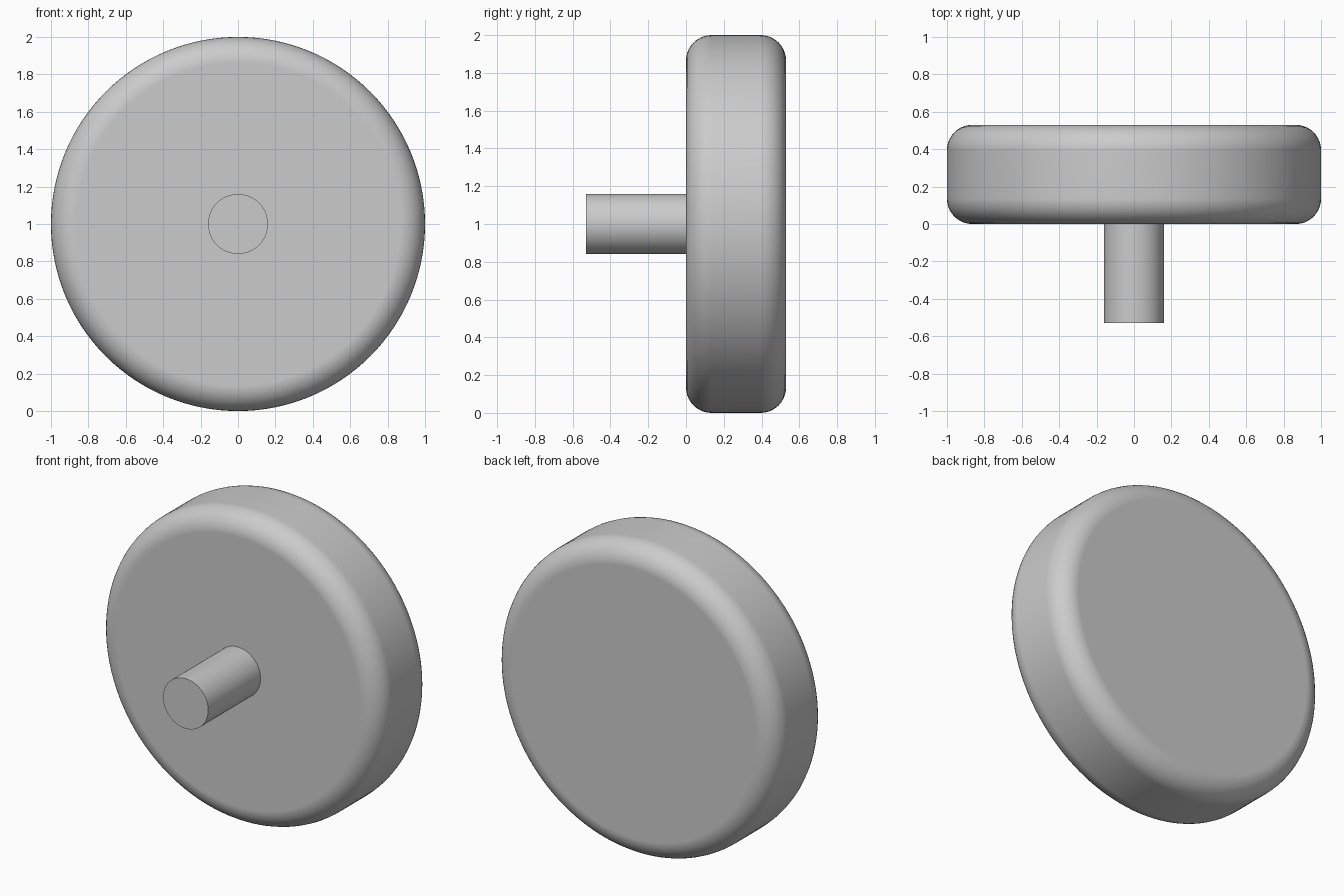
import bpy
import bmesh
from math import pi, radians
from mathutils import Matrix

cube = bpy.data.objects.get("Cube")
if cube:
    bpy.data.objects.remove(cube, do_unlink=True)

GREY = (0.6, 0.6, 0.6, 1.0)
grey = bpy.data.materials.new("plain_grey")
grey.use_nodes = True
grey.diffuse_color = GREY
grey.node_tree.nodes["Principled BSDF"].inputs["Base Color"].default_value = GREY

CENTRE_Z = 1.0


def round_part(name, radius, y_front, y_back, sides, fillet=0.0):
    """Cylinder lying along y, with optional rounded rims."""
    bm = bmesh.new()
    place = Matrix.Translation((0, (y_front + y_back) / 2, CENTRE_Z)) @ Matrix.Rotation(pi / 2, 4, "X")
    bmesh.ops.create_cone(bm, cap_ends=True, segments=sides, radius1=radius,
                          radius2=radius, depth=y_back - y_front, matrix=place)
    if fillet:
        rims = [e for e in bm.edges if e.calc_face_angle(0) > radians(60)]
        bmesh.ops.bevel(bm, geom=rims, offset=fillet, offset_type="OFFSET",
                        segments=10, profile=0.5, affect="EDGES")
    mesh = bpy.data.meshes.new(name)
    bm.to_mesh(mesh)
    bm.free()
    mesh.materials.append(grey)
    obj = bpy.data.objects.new(name, mesh)
    bpy.context.collection.objects.link(obj)

    # Smooth curved sides, crisp rims, flat caps
    bpy.ops.object.select_all(action="DESELECT")
    obj.select_set(True)
    bpy.context.view_layer.objects.active = obj
    bpy.ops.object.shade_smooth_by_angle(angle=radians(30))
    normals = obj.modifiers.new("flat_caps", "WEIGHTED_NORMAL")
    normals.keep_sharp = True
    return obj


# Thick disc with rounded rims, and the plain pin on its front face
round_part("disc", 1.0, 0.0, 0.53, 128, fillet=0.135)
round_part("pin", 0.16, -0.53, 0.01, 64)
